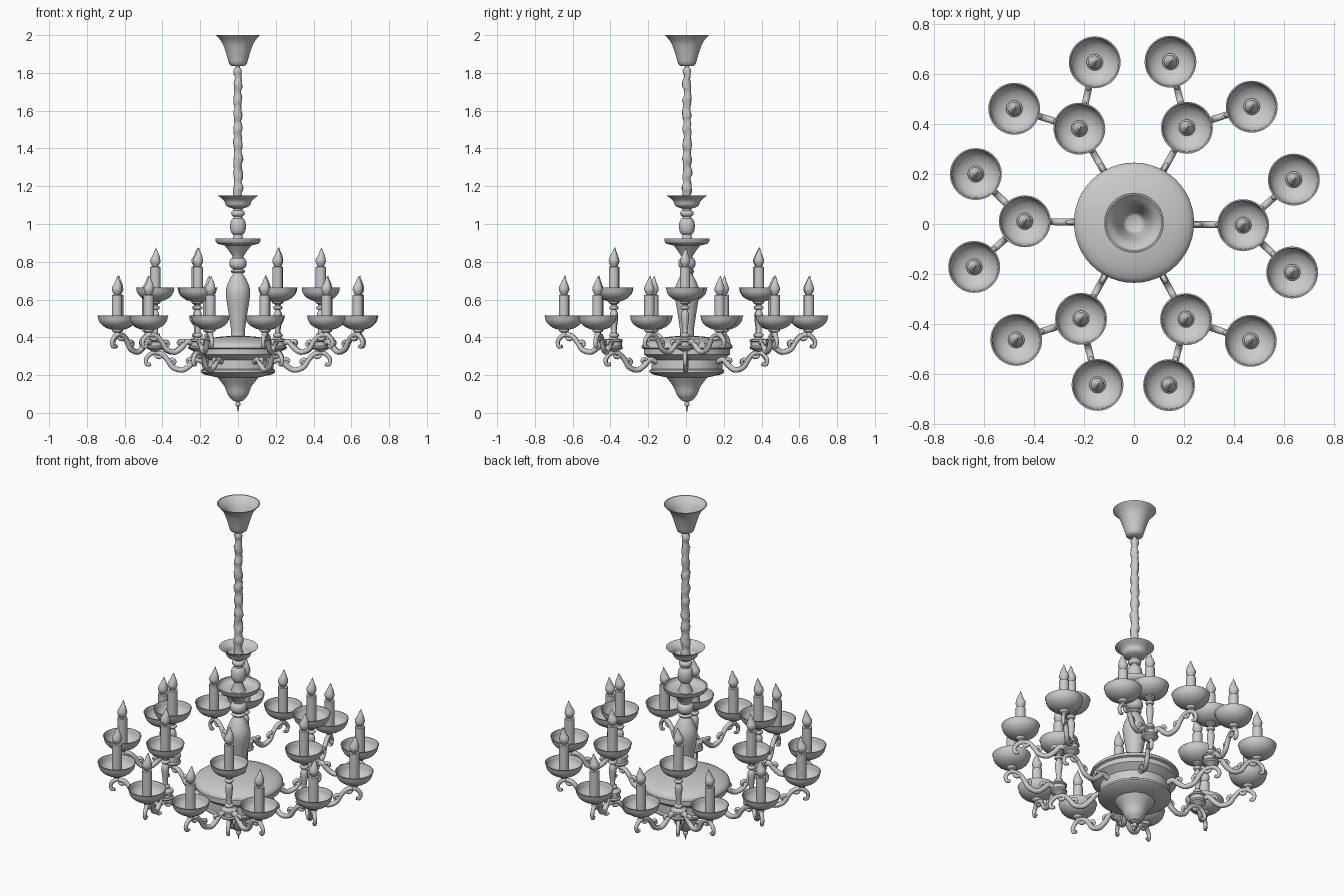
import bpy, bmesh, math, random
from mathutils import Vector, Matrix

if "Cube" in bpy.data.objects:
    bpy.data.objects.remove(bpy.data.objects["Cube"])

random.seed(4)
TAU = 2 * math.pi


def finish(name, bm, angle=40):
    bmesh.ops.recalc_face_normals(bm, faces=bm.faces)
    me = bpy.data.meshes.new(name)
    bm.to_mesh(me)
    bm.free()
    ob = bpy.data.objects.new(name, me)
    bpy.context.collection.objects.link(ob)
    bpy.ops.object.select_all(action='DESELECT')
    bpy.context.view_layer.objects.active = ob
    ob.select_set(True)
    bpy.ops.object.shade_smooth_by_angle(angle=math.radians(angle))
    return ob


def skin(bm, rings):
    """Bridge consecutive vertex rings; a ring of one vertex is a pole."""
    for a, b in zip(rings, rings[1:]):
        n = max(len(a), len(b))
        for i in range(n):
            j = (i + 1) % n
            if len(a) == 1:
                bm.faces.new((a[0], b[j], b[i]))
            elif len(b) == 1:
                bm.faces.new((a[i], a[j], b[0]))
            else:
                bm.faces.new((a[i], a[j], b[j], b[i]))


def smooth(pts, sub=4):
    """Catmull-Rom interpolation of 2D points."""
    p = [Vector(q) for q in pts]
    p = [2 * p[0] - p[1]] + p + [2 * p[-1] - p[-2]]
    out = []
    for a, b, c, d in zip(p, p[1:], p[2:], p[3:]):
        for k in range(sub):
            t = k / sub
            out.append(0.5 * (2 * b + (c - a) * t + (2 * a - 5 * b + 4 * c - d) * t * t
                              + (3 * b - a - 3 * c + d) * t ** 3))
    return out + [p[-2]]


def bead(r0, r1, z0, z1, n=6):
    """Rounded moulding swelling from radius r0 to r1."""
    return [(r0 + (r1 - r0) * math.sin(math.pi * k / n),
             z0 + (z1 - z0) * (1 - math.cos(math.pi * k / n)) / 2) for k in range(n + 1)]


def shell(outer, t):
    """Give an open bowl profile a wall of thickness t."""
    return list(outer) + [(max(r - t, 0), z + t * (1 - r / outer[-1][0]))
                          for r, z in reversed(outer)]


def bowl(r, z0, z1, n=9):
    return [(r * math.sin(math.pi / 2 * k / n), z1 - (z1 - z0) * math.cos(math.pi / 2 * k / n))
            for k in range(n + 1)]


def lathe(name, prof, seg=24, bend=None, angle=40, y=0.0):
    bm = bmesh.new()
    rings = []
    for k, (r, z) in enumerate(prof):
        o = bend(z) if bend else Vector((0, 0))
        if r < .001 and k in (0, len(prof) - 1):
            rings.append([bm.verts.new((o.x, o.y, z))])
        else:
            r = max(r, .001)
            rings.append([bm.verts.new((o.x + r * math.cos(TAU * i / seg),
                                        o.y + r * math.sin(TAU * i / seg), z)) for i in range(seg)])
    skin(bm, rings)
    ob = finish(name, bm, angle)
    ob.location.y = y
    return ob


# Central column, from the lower finial upwards
CY = 0.005
lathe("finial", [(0, 0), (.005, .026)] + bead(.006, .014, .034, .058) + [(.03, .067), (.03, .076)], 16, y=CY)
dome = [(.241 * math.cos(k * math.pi / 16), .35 + .058 * math.sin(k * math.pi / 16)) for k in range(9)]
lathe("body", smooth([(.03, .068), (.053, .095), (.072, .14), (.108, .188)])
      + [(.18, .203), (.197, .215), (.197, .226), (.188, .232), (.188, .28), (.228, .31), (.228, .338),
         (.241, .343)] + dome, 48, angle=30, y=CY)
lathe("vase_column", smooth([(.038, .4), (.037, .44), (.05, .53), (.065, .64), (.045, .705), (.026, .735)])
      + bead(.024, .038, .74, .758) + bead(.028, .046, .763, .82) + smooth([(.03, .83), (.05, .86), (.07, .886)]),
      32, y=CY)
lathe("middle_dish", shell([(0, .883), (.07, .886), (.108, .895), (.118, .907), (.12, .922)], .007), 40, y=CY)
lathe("knob", [(.04, .89), (.025, .93)] + bead(.024, .042, .945, 1.03, 10) + bead(.022, .036, 1.04, 1.072)
      + [(.025, 1.085)], 28, y=CY)
lathe("upper_dish", shell(smooth([(.02, 1.08), (.06, 1.095), (.074, 1.124), (.106, 1.15)]), .006), 40, y=CY)
lathe("canopy", shell([(0, 1.835), (.036, 1.838)] + smooth([(.046, 1.846), (.068, 1.92), (.087, 1.965),
                                                           (.117, 2.0)]), .006), 40, y=CY)
lathe("canopy_neck", [(.01, 1.81), (.01, 1.84)], 12, y=CY)

# Gathered fabric sleeve around the hanging chain
bm = bmesh.new()
rings = []
for k in range(45):
    z = 1.09 + k / 44 * .74
    base = .012 if k in (0, 44) else .024 - .004 * k / 44 + .003 * math.sin(k * 1.35)
    ox, oy = random.uniform(-.003, .003), random.uniform(-.003, .003)
    ring = []
    for i in range(14):
        r = base + random.uniform(-.0025, .0025)
        ring.append(bm.verts.new((ox + r * math.cos(TAU * i / 14), CY + oy + r * math.sin(TAU * i / 14),
                                  z + random.uniform(-.004, .004))))
    rings.append(ring)
skin(bm, rings)
finish("chain_sleeve", bm, 60)


# Shared candle parts, measured from the cup rim (z = 0)
def tip_lean(z):
    t = max(0, (z - .15) / .06)
    return Vector((.009 * t * t + .003 * math.sin(t * 5), .005 * t * t))


cup = lathe("cup", shell(bowl(.1, -.078, -.008) + [(.104, 0)], .005), 36)
candle = lathe("candle", [(.033, -.07), (.033, -.055), (.027, -.05), (.027, .108), (0, .112)], 20)
flame = lathe("flame_bulb", smooth([(.016, .11), (.0275, .14), (.014, .178), (.005, .2), (0, .212)]),
              16, tip_lean, 60)
short_stem = lathe("short_stem", [(.018, -.1), (.014, -.09)] + bead(.016, .027, -.088, -.07), 16)
post = lathe("post", [(0, .305), (.014, .325), (.044, .34), (.046, .348), (.04, .355), (.04, .376),
                      (.046, .38), (.044, .389), (.02, .395)] + bead(.015, .025, .4, .422)
             + smooth([(.013, .435), (.021, .515), (.012, .542)]) + bead(.013, .024, .547, .567)
             + [(.015, .575), (.028, .582), (.028, .592)], 20)


# Scroll arms: an S sweep with three small curling leaves
def curl(x, z, heading, turn):
    pts = [Vector((x, z))]
    for k in range(7):
        h = math.radians(heading + turn * k)
        pts.append(pts[-1] + Vector((math.cos(h), math.sin(h))) * (.012 - .001 * k))
    return pts


def scroll(name, x0, z0, scale):
    sweep = smooth([(0, 0), (.04, .012), (.07, -.018), (.11, -.043), (.158, -.028), (.185, .012),
                    (.218, .044), (.262, .046), (.292, .016), (.287, -.014), (.268, -.012)])
    leaves = [curl(.058, -.008, 95, -38), curl(.178, 0, 125, 38), curl(.212, .04, -65, 38)]
    bm = bmesh.new()
    for p, r0, r1 in [(sweep, .015, .009)] + [(q, .011, .005) for q in leaves]:
        rings = []
        for i, q in enumerate(p):
            d = p[min(i + 1, len(p) - 1)] - p[max(i - 1, 0)]
            n = Vector((-d.y, d.x)).normalized()
            r = r0 + (r1 - r0) * (i / (len(p) - 1)) ** 2
            ring = []
            for k in range(10):
                c, s = r * math.cos(TAU * k / 10), r * math.sin(TAU * k / 10)
                ring.append(bm.verts.new((x0 + q.x * scale + n.x * c, s, z0 + q.y + n.y * c)))
            rings.append(ring)
        skin(bm, rings)
        bm.faces.new(rings[0])
        bm.faces.new(rings[-1])
    return finish(name, bm)


main_arm = scroll("main_arm", .18, .27, 1.05)
branch = scroll("branch_arm", .02, .365, .98)


def place(src, name, loc, rot=0.0):
    ob = bpy.data.objects.new(name, src.data)
    ob.matrix_world = Matrix.Translation(loc) @ Matrix.Rotation(rot, 4, 'Z')
    bpy.context.collection.objects.link(ob)


# Six main arms, each with a raised candle and two lower branches
for n, deg in enumerate([-1, 61, 120, 179, 241, 298.5]):
    a = math.radians(deg)
    hub = Vector((.438 * math.cos(a), .438 * math.sin(a) + .003, 0))
    place(main_arm, f"main_arm_{n}", (0, .003, 0), a)
    place(post, f"post_{n}", hub)
    spots = [(hub + Vector((0, 0, .665)), "upper")]
    for side, s in (("left", 1), ("right", -1)):
        b = a + s * math.radians(43)
        place(branch, f"branch_arm_{side}_{n}", hub, b)
        spots.append((hub + Vector((.273 * math.cos(b), .273 * math.sin(b), .516)), side))
    for loc, tag in spots:
        for part in (cup, candle, flame):
            place(part, f"{part.name}_{tag}_{n}", loc)
        if tag != "upper":
            place(short_stem, f"short_stem_{tag}_{n}", loc)

# Remove the templates, their meshes live on in the copies
for ob in (cup, candle, flame, short_stem, post, main_arm, branch):
    bpy.data.objects.remove(ob)
